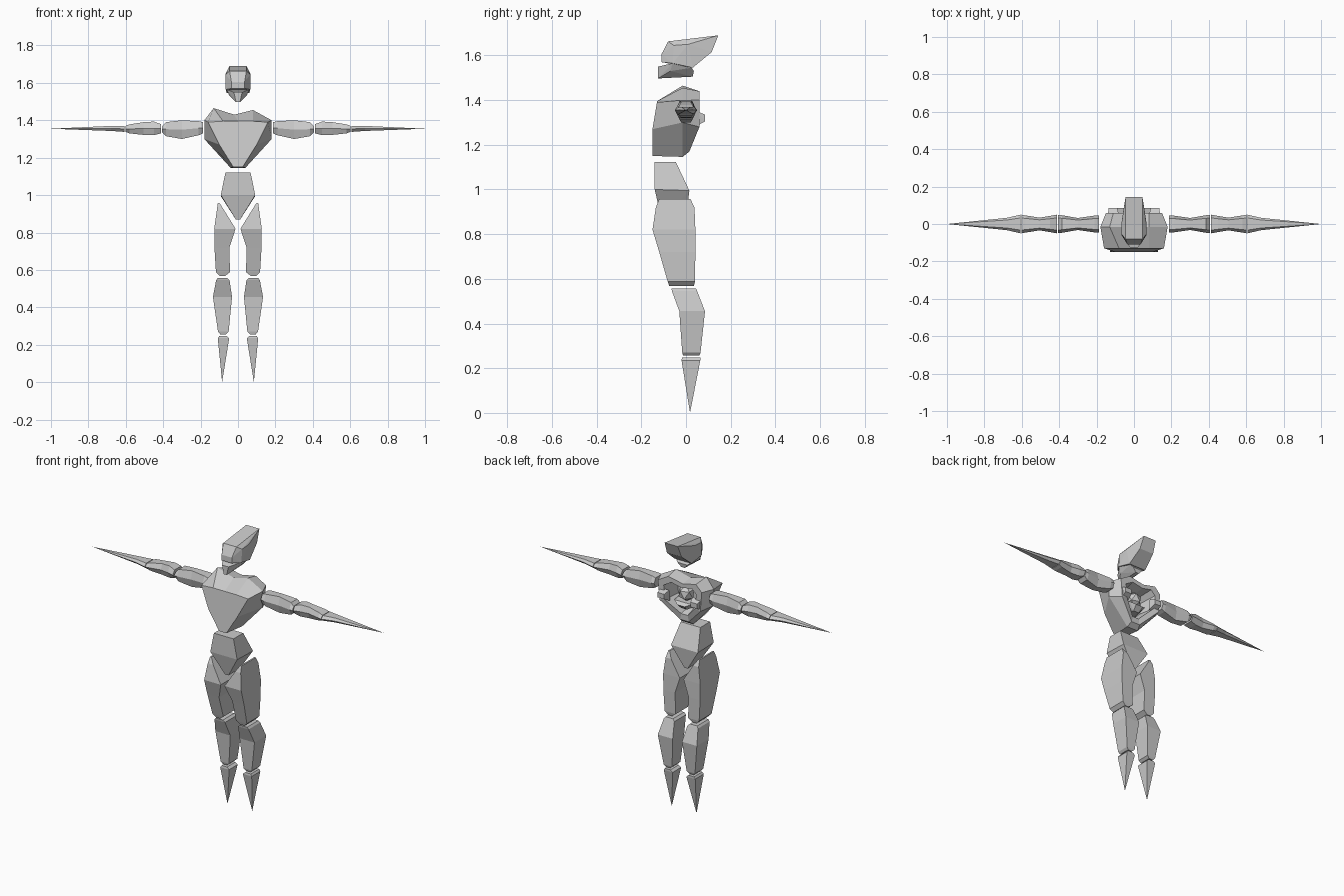
import bpy, bmesh

grey = bpy.data.materials.new("plain grey")
grey.diffuse_color = (0.6, 0.6, 0.6, 1)


def finish(name, bm):
    bmesh.ops.recalc_face_normals(bm, faces=bm.faces[:])
    me = bpy.data.meshes.new(name)
    bm.to_mesh(me)
    bm.free()
    me.materials.append(grey)
    bpy.context.collection.objects.link(bpy.data.objects.new(name, me))


def loft(name, rings):
    """Skin rings of equal point count and cap both ends."""
    bm = bmesh.new()
    vs = [[bm.verts.new(p) for p in r] for r in rings]
    n = len(vs[0])
    for a, b in zip(vs, vs[1:]):
        for i in range(n):
            j = (i + 1) % n
            bm.faces.new((a[i], a[j], b[j], b[i]))
    bm.faces.new(vs[0])
    bm.faces.new(vs[-1])
    bmesh.ops.remove_doubles(bm, verts=bm.verts[:], dist=0.0002)
    finish(name, bm)


def hull(name, pts, mirror=True):
    """Convex block around points, doubled across x when mirrored."""
    bm = bmesh.new()
    for x, y, z in pts:
        bm.verts.new((x, y, z))
        if mirror and x:
            bm.verts.new((-x, y, z))
    res = bmesh.ops.convex_hull(bm, input=bm.verts[:])
    loose = [v for v in bm.verts if not v.link_faces]
    bmesh.ops.delete(bm, geom=loose, context='VERTS')
    bmesh.ops.dissolve_limit(bm, angle_limit=0.02, verts=bm.verts[:], edges=bm.edges[:])
    finish(name, bm)


def leg_part(name, s, rows):
    """Rows: z, inner x, outer x, front y, back y."""
    loft(name, [[(s * a, f, z), (s * b, f, z), (s * b, k, z), (s * a, k, z)]
                for z, a, b, f, k in rows])


def arm_part(name, s, rows):
    """Rows: x, half depth, bottom z, top z; six-sided section."""
    rings = []
    for x, d, lo, hi in rows:
        m = (lo + hi) / 2
        rings.append([(s * x, -d, m), (s * x, -d * .65, hi), (s * x, d * .65, hi),
                      (s * x, d, m), (s * x, d * .65, lo), (s * x, -d * .65, lo)])
    loft(name, rings)


for s, side in ((1, "left"), (-1, "right")):
    # legs
    leg_part(side + "_thigh", s, [
        (.957, .098, .108, -.12, .02), (.92, .075, .113, -.135, .038),
        (.82, .013, .127, -.15, .042), (.72, .046, .126, -.12, .042),
        (.588, .043, .118, -.082, .04), (.567, .07, .098, -.075, .035)])
    leg_part(side + "_shin", s, [
        (.557, .058, .108, -.065, .045), (.545, .045, .117, -.063, .05),
        (.455, .032, .134, -.03, .085), (.27, .05, .107, -.017, .065),
        (.256, .065, .095, -.013, .06)])
    leg_part(side + "_foot", s, [
        (.247, .062, .1, -.018, .064), (.235, .047, .108, -.02, .064),
        (0, .0848, .0849, .018, .0181)])
    # arms
    arm_part(side + "_upper_arm", s, [
        (.187, .045, 1.33, 1.39), (.21, .045, 1.32, 1.395), (.3, .032, 1.3, 1.4),
        (.385, .047, 1.315, 1.39), (.405, .048, 1.335, 1.37)])
    arm_part(side + "_forearm", s, [
        (.412, .05, 1.33, 1.38), (.45, .043, 1.32, 1.393), (.505, .034, 1.322, 1.39),
        (.58, .046, 1.33, 1.378), (.602, .05, 1.338, 1.37)])
    arm_part(side + "_hand", s, [
        (.606, .05, 1.338, 1.37), (.68, .033, 1.343, 1.37), (1, .0001, 1.3549, 1.355)])
    # blocks beside the back opening
    hull(side + "_back_block", [(s * x, y, z) for x, y, z in (
        (.08, .05, 1.35), (.14, .05, 1.35), (.135, .085, 1.335), (.09, .085, 1.335),
        (.135, .085, 1.305), (.09, .085, 1.305), (.13, .04, 1.28), (.08, .04, 1.28))], False)

# pelvis
hull("pelvis", [(.067, -.14, 1.122), (.067, -.045, 1.122), (.092, -.14, 1),
                (.092, .015, .995), (.012, -.11, .87), (.012, .0, .87)])

# chest shell with an opening sunk into its back
front = [(-.025, 1.15), (-.1, 1.27), (-.16, 1.39), (-.08, 1.395), (0, 1.395),
         (.08, 1.395), (.16, 1.39), (.1, 1.27), (.025, 1.15)]
mid = [(-.04, 1.146), (-.18, 1.3), (-.18, 1.4), (-.13, 1.465), (-.02, 1.43),
       (.08, 1.455), (.18, 1.4), (.18, 1.3), (.04, 1.146)]
back = [(-.03, 1.17), (-.14, 1.28), (-.15, 1.4), (-.11, 1.44), (-.02, 1.42),
        (.08, 1.44), (.15, 1.4), (.14, 1.28), (.03, 1.17)]


def layer(pts, y_of, k=1):
    return [(x * k, y_of(z), 1.315 + (z - 1.315) * k) for x, z in pts]


def back_y(z):
    return .06 if z > 1.25 else .015


loft("chest", [layer(front, lambda z: -.13 if z > 1.35 else -.15),
               layer(mid, lambda z: -.015),
               layer(back, back_y),
               layer(back, back_y, .74),
               layer(back, lambda z: -.05, .62)])

# faceted core and ledge inside the chest
bm = bmesh.new()
bmesh.ops.create_icosphere(bm, subdivisions=1, radius=.05)
bmesh.ops.translate(bm, verts=bm.verts[:], vec=(0, -.005, 1.335))
finish("chest_core", bm)
hull("core_ledge", [(.07, -.04, 1.29), (.06, .03, 1.29), (.025, .05, 1.275),
                    (.04, -.04, 1.25), (.02, .02, 1.245)])

# head: swept-back skull, brow, and jaw
hull("skull", [(.045, .145, 1.69), (.05, .115, 1.615), (.045, -.08, 1.663),
               (.066, -.055, 1.645), (.066, .01, 1.65), (.066, -.06, 1.565),
               (.06, .03, 1.545), (.035, -.11, 1.605), (.035, -.11, 1.57)])
hull("jaw", [(.062, -.06, 1.565), (.05, .025, 1.545), (.022, -.125, 1.55),
             (.01, -.125, 1.497), (.012, .03, 1.505), (.045, -.07, 1.53),
             (.035, .035, 1.53)])
